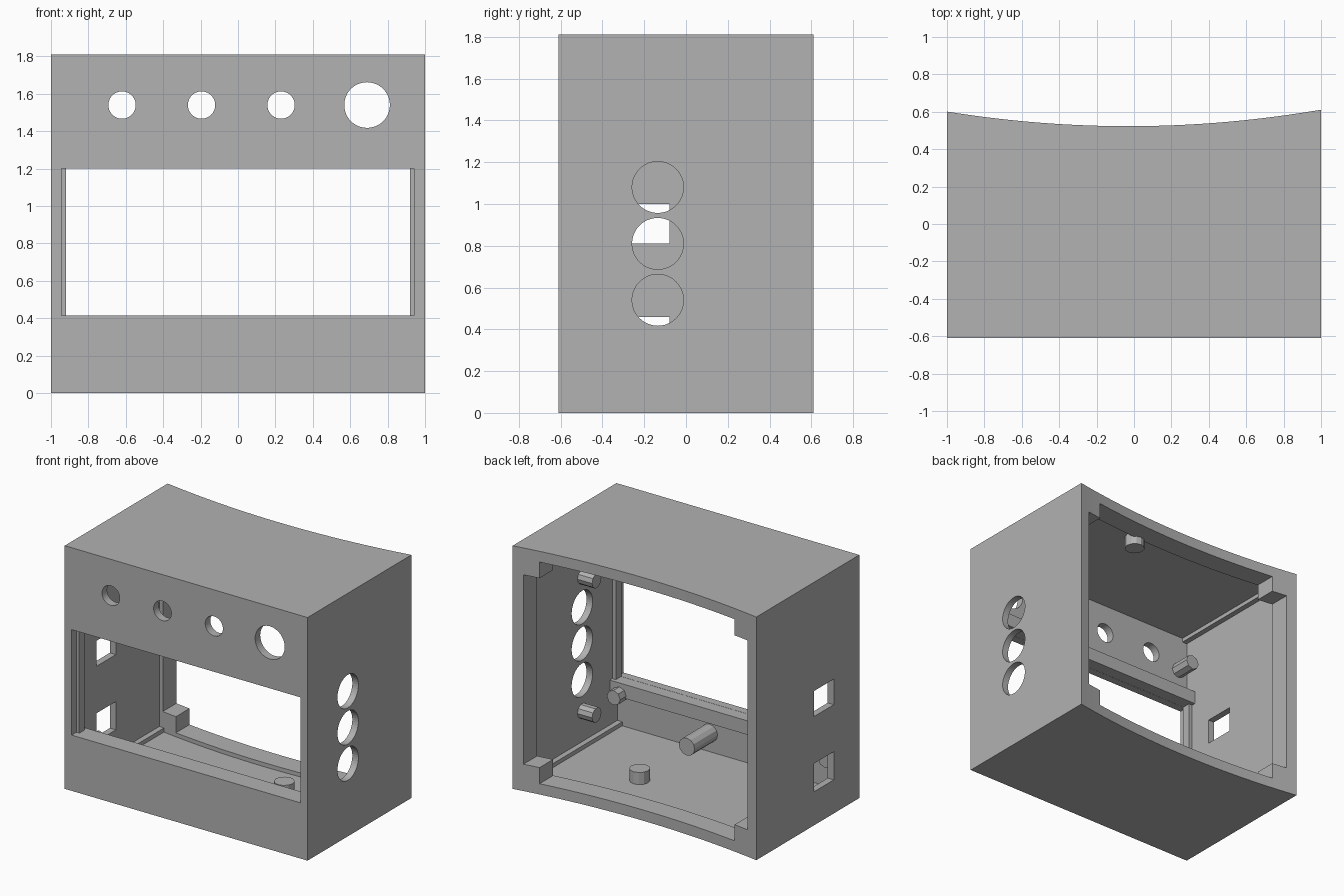
import bpy, bmesh, math
from mathutils import Matrix, Vector

if "Cube" in bpy.data.objects:
    bpy.data.objects.remove(bpy.data.objects["Cube"], do_unlink=True)

HEIGHT = 1.81
FRONT = -0.61
INNER_FRONT = -0.55
WALL = 0.05
LIP = 0.08

grey = bpy.data.materials.new("plain_grey")
grey.use_nodes = True
colour = (0.445, 0.445, 0.445, 1)
grey.diffuse_color = colour
grey.node_tree.nodes["Principled BSDF"].inputs["Base Color"].default_value = colour


def finish(name, bm):
    bmesh.ops.recalc_face_normals(bm, faces=bm.faces)
    mesh = bpy.data.meshes.new(name)
    bm.to_mesh(mesh)
    bm.free()
    mesh.materials.append(grey)
    obj = bpy.data.objects.new(name, mesh)
    bpy.context.scene.collection.objects.link(obj)
    return obj


def box(name, low, high):
    bm = bmesh.new()
    bmesh.ops.create_cube(bm, size=1)
    low, high = Vector(low), Vector(high)
    for v in bm.verts:
        v.co = (low + high) / 2 + v.co * (high - low)
    return finish(name, bm)


def rod(name, start, end, radius, sides):
    bm = bmesh.new()
    start, end = Vector(start), Vector(end)
    axis = end - start
    turn = Vector((0, 0, 1)).rotation_difference(axis).to_matrix().to_4x4()
    bmesh.ops.create_cone(bm, cap_ends=True, segments=sides, radius1=radius,
                          radius2=radius, depth=axis.length,
                          matrix=Matrix.Translation((start + end) / 2) @ turn)
    return finish(name, bm)


def back_y(x):
    return 0.523 + 0.083 * (x + 0.03) ** 2


def curved_block(name, half, front, offset, bottom, top, steps=32):
    """Block with a hollow curved back."""
    xs = [half - 2 * half * i / steps for i in range(steps + 1)]
    points = [(-half, front), (half, front)] + [(x, back_y(x) + offset) for x in xs]
    bm = bmesh.new()
    base = bm.faces.new([bm.verts.new((x, y, bottom)) for x, y in points])
    new = bmesh.ops.extrude_face_region(bm, geom=[base])["geom"]
    for v in new:
        if isinstance(v, bmesh.types.BMVert):
            v.co.z = top
    return finish(name, bm)


def cut(target, cutters):
    for cutter in cutters:
        cutter.hide_render = True
        mod = target.modifiers.new("cut", "BOOLEAN")
        mod.operation = "DIFFERENCE"
        mod.solver = "EXACT"
        mod.object = cutter
    graph = bpy.context.evaluated_depsgraph_get()
    mesh = bpy.data.meshes.new_from_object(target.evaluated_get(graph))
    target.modifiers.clear()
    target.data = mesh
    for cutter in cutters:
        bpy.data.objects.remove(cutter, do_unlink=True)


# Outer case
case = curved_block("case", 1, FRONT, 0, 0, HEIGHT)

# Cavity, and rear opening that leaves filled corner blocks
cutters = [
    curved_block("cavity", 1 - WALL, INNER_FRONT, -0.16, WALL, HEIGHT - WALL),
    box("rear_wide", (-0.92, 0.3, 0.2), (0.92, 0.9, HEIGHT - 0.2)),
    box("rear_tall", (-0.8, 0.3, LIP), (0.8, 0.9, HEIGHT - LIP)),
    box("window", (-0.943, -0.8, 0.415), (0.94, -0.5, 1.2)),
]

# Round control holes in the front
for x, r in ((-0.62, 0.073), (-0.195, 0.073), (0.23, 0.073), (0.69, 0.122)):
    cutters.append(rod("hole", (x, -0.8, 1.54), (x, -0.45, 1.54), r, 48))

# Round holes in the left wall, square holes in the right wall
for z in (0.54, 0.81, 1.08):
    cutters.append(rod("hole", (0.85, -0.135, z), (1.1, -0.135, z), 0.123, 48))
for low, high in ((0.25, 0.46), (0.81, 1.0)):
    cutters.append(box("slot", (-1.1, -0.31, low), (-0.85, -0.08, high)))
cut(case, cutters)

# Window surround inside the front panel
box("window_lower_rail", (-0.96, -0.555, 0.31), (0.96, -0.46, 0.414))
box("window_upper_rail", (-0.96, -0.555, 1.201), (0.96, -0.46, 1.3))
for side, s in (("left", 1), ("right", -1)):
    box(f"window_{side}_jamb", (min(s * 0.92, s * 0.97), -0.555, 0.4),
        (max(s * 0.92, s * 0.97), -0.49, 1.22))
    # Corner strips running front to back
    for level, z in (("lower", WALL - 0.01), ("upper", HEIGHT - LIP)):
        box(f"{side}_{level}_strip", (min(s * 0.91, s * 0.96), -0.56, z),
            (max(s * 0.91, s * 0.96), 0.45, z + 0.04))
    # Short pegs on the front panel
    for level, z in (("lower", 0.33), ("upper", 1.48)):
        rod(f"{side}_{level}_front_peg", (s * 0.87, -0.56, z),
            (s * 0.87, -0.39, z), 0.055, 8)

# Pegs on the walls, floor and ceiling
for level, z in (("lower", 0.31), ("upper", 1.31)):
    rod(f"{level}_wall_peg", (0.96, -0.135, z), (0.83, -0.135, z), 0.055, 10)
rod("long_front_peg", (0.19, -0.56, 0.19), (0.19, -0.28, 0.19), 0.065, 12)
rod("floor_peg", (0.315, 0.095, 0.04), (0.315, 0.095, 0.14), 0.07, 12)
rod("ceiling_peg", (0.27, 0.33, HEIGHT - 0.04), (0.27, 0.33, HEIGHT - 0.14), 0.07, 12)
